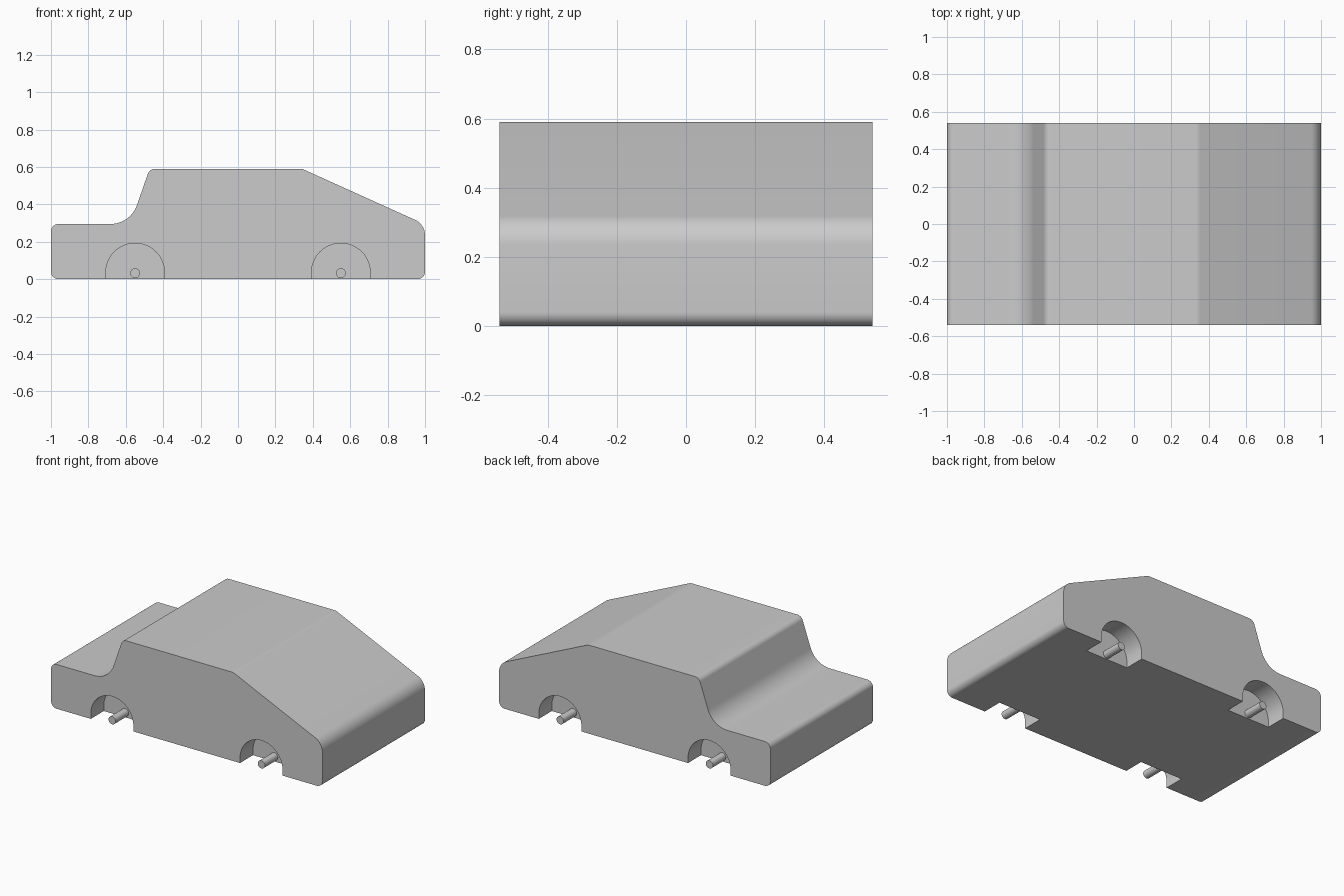
import bpy, math
from mathutils import Vector

old = bpy.data.objects.get("Cube")
if old:
    bpy.data.objects.remove(old)

HALF_WIDTH = 0.54
POCKET_DEPTH = 0.137
ARCH_R = 0.157
AXLE_R = 0.026
AXLE_Z = 0.032
WHEEL_X = 0.55

grey = bpy.data.materials.new("plain grey")
grey.use_nodes = True
COLOUR = (0.6, 0.6, 0.6, 1)
grey.diffuse_color = COLOUR
grey.node_tree.nodes["Principled BSDF"].inputs["Base Color"].default_value = COLOUR


def fillet(corners, steps=10):
    """Round each (x, z, radius) corner of a closed outline."""
    outline = []
    for i, (x, z, r) in enumerate(corners):
        p = Vector((x, z))
        a = (Vector(corners[i - 1][:2]) - p).normalized()
        b = (Vector(corners[(i + 1) % len(corners)][:2]) - p).normalized()
        half = a.angle(b) / 2
        centre = p + (a + b).normalized() * (r / math.sin(half))
        t = r / math.tan(half)
        start = (p + a * t - centre).normalized()
        end = (p + b * t - centre).normalized()
        outline += [centre + start.slerp(end, k / steps) * r for k in range(steps + 1)]
    return outline


def extrude(name, outline, y0, y1):
    """Prism with an x-z outline running from y0 to y1."""
    n = len(outline)
    verts = [(p[0], y, p[1]) for y in (y0, y1) for p in outline]
    faces = [tuple(range(n)), tuple(reversed(range(n, 2 * n)))]
    faces += [(i, i + n, (i + 1) % n + n, (i + 1) % n) for i in range(n)]
    mesh = bpy.data.meshes.new(name)
    mesh.from_pydata(verts, [], faces)
    mesh.materials.append(grey)
    obj = bpy.data.objects.new(name, mesh)
    bpy.context.collection.objects.link(obj)
    return obj


def smooth(obj):
    bpy.ops.object.select_all(action="DESELECT")
    obj.select_set(True)
    bpy.context.view_layer.objects.active = obj
    bpy.ops.object.shade_smooth_by_angle(angle=math.radians(20))


# Body: rounded side profile, counter-clockwise from the front
body = extrude("car_body", fillet([
    (-1, 0, 0.04), (1, 0, 0.04), (1, 0.293, 0.09), (0.343, 0.59, 0.06),
    (-0.473, 0.59, 0.04), (-0.575, 0.295, 0.15), (-1, 0.295, 0.04),
]), -HALF_WIDTH, HALF_WIDTH)

# Wheel pockets: half-round on top, straight sides below
for x in (-WHEEL_X, WHEEL_X):
    arch = [(x - ARCH_R, -0.1), (x + ARCH_R, -0.1)]
    arch += [(x + ARCH_R * math.cos(math.pi * k / 32),
              0.035 + ARCH_R * math.sin(math.pi * k / 32)) for k in range(33)]
    for side in (-1, 1):
        ys = sorted((side * (HALF_WIDTH - POCKET_DEPTH), side * (HALF_WIDTH + 0.1)))
        cutter = extrude("pocket_cutter", arch, *ys)
        cutter.hide_render = True
        cut = body.modifiers.new("wheel_pocket", "BOOLEAN")
        cut.operation = "DIFFERENCE"
        cut.solver = "EXACT"
        cut.object = cutter
        bpy.context.view_layer.objects.active = body
        bpy.ops.object.modifier_apply(modifier=cut.name)
        bpy.data.objects.remove(cutter)
smooth(body)

# Axle stubs: one pin in each pocket, flush with the side
for end, x in (("rear", -WHEEL_X), ("front", WHEEL_X)):
    for name, side in (("near", -1), ("far", 1)):
        bpy.ops.mesh.primitive_cylinder_add(
            vertices=32, radius=AXLE_R, depth=POCKET_DEPTH + 0.01,
            location=(x, side * (HALF_WIDTH - (POCKET_DEPTH + 0.01) / 2), AXLE_Z),
            rotation=(math.pi / 2, 0, 0))
        pin = bpy.context.object
        pin.name = f"{end}_{name}_axle"
        pin.data.materials.append(grey)
        smooth(pin)
